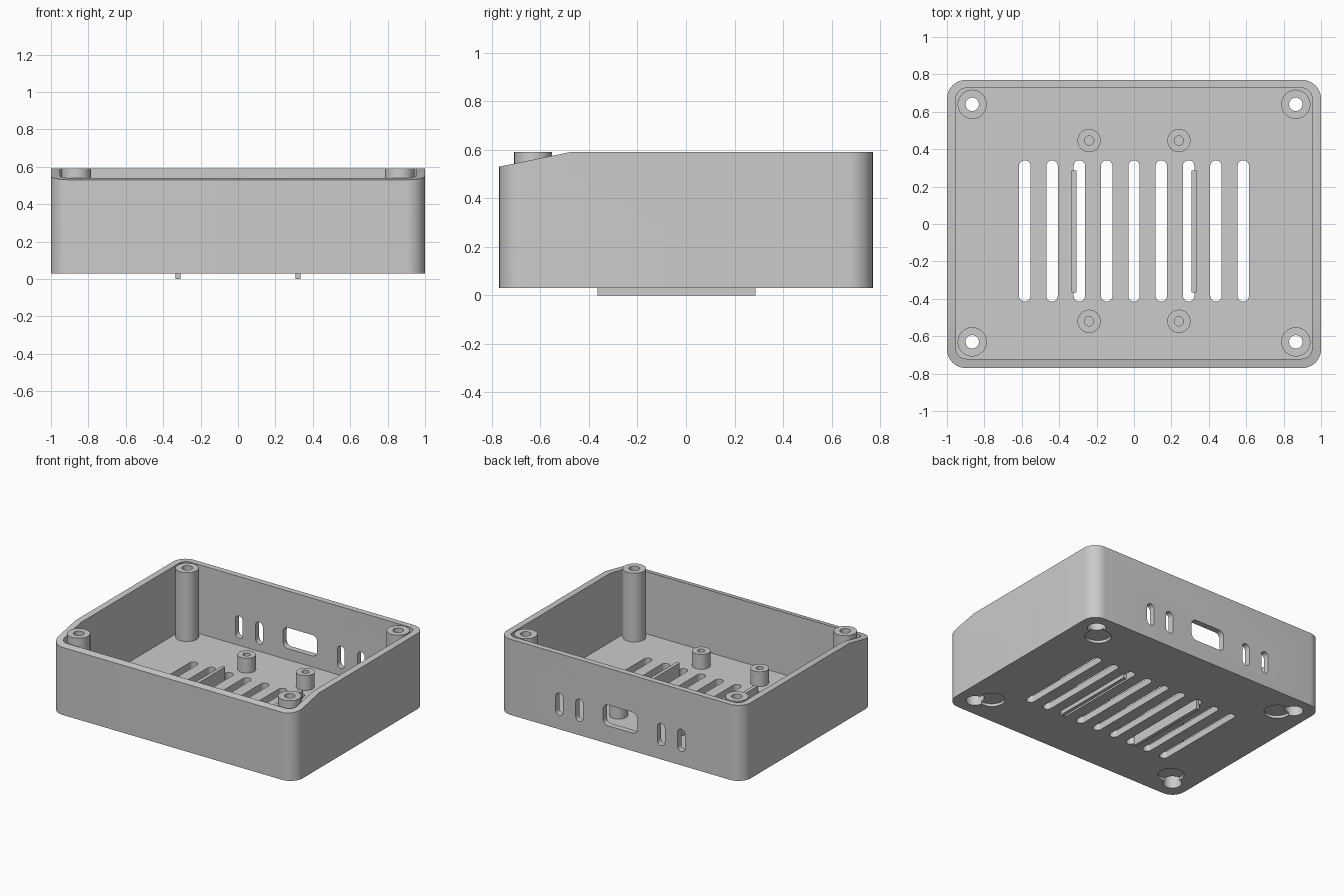
import bpy, bmesh, math
from mathutils import Vector

old = bpy.data.objects.get("Cube")
if old:
    bpy.data.objects.remove(old, do_unlink=True)

grey = bpy.data.materials.new("light grey plastic")
grey.use_nodes = True
COLOUR = (0.6, 0.6, 0.6, 1)
grey.diffuse_color = COLOUR
grey.node_tree.nodes["Principled BSDF"].inputs["Base Color"].default_value = COLOUR


def rounded(cx, cy, w, h, r, steps=10):
    """Outline of a rounded rectangle; a circle when r is half of both sides."""
    pts = []
    corners = [(1, 1), (-1, 1), (-1, -1), (1, -1)]
    for i, (sx, sy) in enumerate(corners):
        for k in range(steps + 1):
            a = math.pi / 2 * (i + k / steps)
            pts.append((cx + sx * (w / 2 - r) + r * math.cos(a),
                        cy + sy * (h / 2 - r) + r * math.sin(a)))
    return pts


def circle(cx, cy, r):
    return rounded(cx, cy, 2 * r, 2 * r, r)


def prism(name, outline, lo, hi, axis="z"):
    """Extrude an outline along an axis (z: xy outline, y: xz, x: yz)."""
    place = {"z": lambda u, v, d: (u, v, d),
             "y": lambda u, v, d: (u, d, v),
             "x": lambda u, v, d: (d, u, v)}[axis]
    bm = bmesh.new()
    face = bm.faces.new([bm.verts.new(place(u, v, lo)) for u, v in outline])
    ext = bmesh.ops.extrude_face_region(bm, geom=[face])
    verts = [g for g in ext["geom"] if isinstance(g, bmesh.types.BMVert)]
    bmesh.ops.translate(bm, verts=verts, vec=Vector(place(0, 0, hi - lo)))
    bmesh.ops.remove_doubles(bm, verts=bm.verts, dist=1e-5)
    bmesh.ops.recalc_face_normals(bm, faces=bm.faces)
    mesh = bpy.data.meshes.new(name)
    bm.to_mesh(mesh)
    bm.free()
    mesh.materials.append(grey)
    obj = bpy.data.objects.new(name, mesh)
    bpy.context.scene.collection.objects.link(obj)
    return obj


def cut(obj, *shape):
    """Subtract a prism from an object and discard the cutter."""
    cutter = prism("cutter", *shape)
    cutter.hide_render = True
    mod = obj.modifiers.new("cut", "BOOLEAN")
    mod.operation = "DIFFERENCE"
    mod.solver = "EXACT"
    mod.object = cutter
    bpy.context.view_layer.update()
    graph = bpy.context.evaluated_depsgraph_get()
    mesh = bpy.data.meshes.new_from_object(obj.evaluated_get(graph))
    obj.modifiers.clear()
    obj.data = mesh
    bpy.data.objects.remove(cutter, do_unlink=True)


BOTTOM, FLOOR, TOP = 0.03, 0.08, 0.59
MID_Y = -0.037
parts = []

# Tray: rounded box, hollowed, with the front rim sloping down
tray = prism("tray", rounded(0, 0, 2, 1.54, 0.1), BOTTOM, TOP)
parts.append(tray)
cut(tray, rounded(0, 0.003, 1.904, 1.447, 0.055), FLOOR, 0.8)
cut(tray, [(-0.83, 0.518), (-0.43, 0.6), (-0.43, 0.8), (-0.83, 0.8)], -1.2, 1.2, "x")

# Floor vents
for i in range(-4, 5):
    cut(tray, rounded(i * 0.146, MID_Y, 0.061, 0.755, 0.03, 6), -0.1, 0.2)

# Back wall openings
cut(tray, rounded(0, 0.24, 0.28, 0.155, 0.04, 6), 0.65, 0.9, "y")
for x in (-0.5, -0.335, 0.335, 0.5):
    cut(tray, rounded(x, 0.215, 0.06, 0.165, 0.03, 6), 0.65, 0.9, "y")

# Corner screw posts with counterbores and recesses for feet underneath
for side, sx in (("left", 1), ("right", -1)):
    for end, y in (("front", -0.63), ("back", 0.64)):
        x = sx * 0.865
        post = prism(f"{end}_{side}_screw_post", circle(x, y, 0.078), 0.06, TOP)
        parts.append(post)
        cut(tray, circle(sx * 0.785, y - math.copysign(0.08, y), 0.088), -0.1, 0.05)
        for part in (tray, post):
            cut(part, circle(x, y, 0.062), -0.1, 0.16)
        cut(post, circle(x, y, 0.036), 0.1, 0.8)

# Board standoffs with blind pilot holes
for side, x in (("left", 0.24), ("right", -0.24)):
    for end, y in (("front", -0.52), ("back", 0.446)):
        standoff = prism(f"{end}_{side}_standoff", circle(x, y, 0.062), 0.06, 0.19)
        cut(standoff, circle(x, y, 0.025), 0.085, 0.3)
        parts.append(standoff)

# Thin ribs through the floor
for side, x in (("left", 0.32), ("right", -0.32)):
    parts.append(prism(f"{side}_rib", [(x - 0.013, -0.365), (x + 0.013, -0.365),
                                       (x + 0.013, 0.287), (x - 0.013, 0.287)], 0, 0.14))

# Smooth round walls, crisp edges
for part in parts:
    part.data.shade_smooth()
    part.data.set_sharp_from_angle(angle=math.radians(30))
